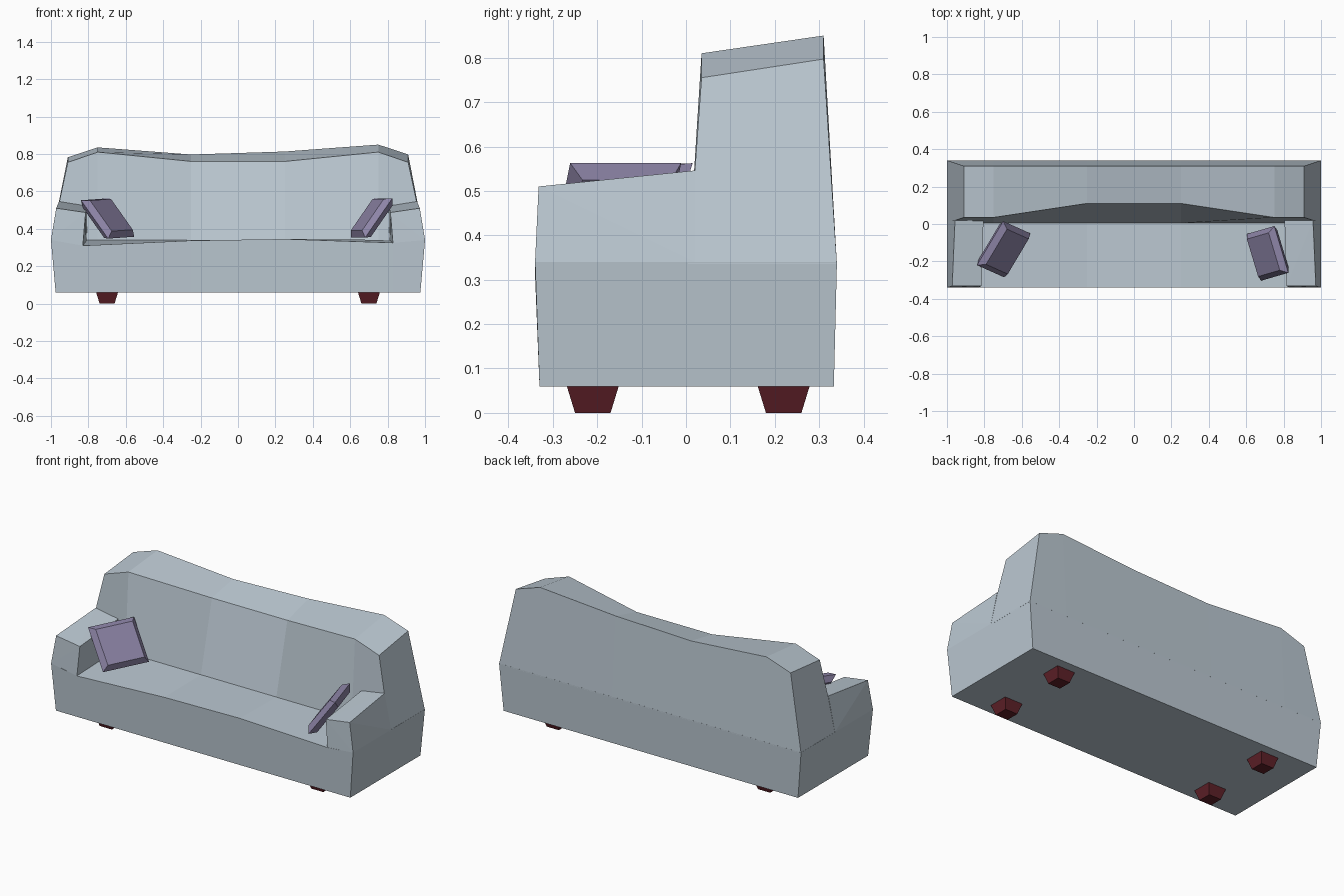
import bpy, bmesh
from mathutils import Vector

if "Cube" in bpy.data.objects:
    bpy.data.objects.remove(bpy.data.objects["Cube"])


def material(name, rgb):
    m = bpy.data.materials.new(name)
    m.diffuse_color = (*rgb, 1)
    m.use_nodes = True
    m.node_tree.nodes["Principled BSDF"].inputs["Base Color"].default_value = m.diffuse_color
    return m


FABRIC = material("pale blue grey fabric", (0.50, 0.58, 0.645))
CUSHION = material("soft purple", (0.27, 0.235, 0.39))
WOOD = material("dark red wood", (0.115, 0.015, 0.022))


def finish(name, bm, mat):
    bmesh.ops.recalc_face_normals(bm, faces=bm.faces)
    me = bpy.data.meshes.new(name)
    bm.to_mesh(me)
    bm.free()
    me.materials.append(mat)
    ob = bpy.data.objects.new(name, me)
    bpy.context.collection.objects.link(ob)
    return ob


def loft(name, sections, mat):
    """Skin a row of closed sections and cap both ends."""
    bm = bmesh.new()
    rings = [[bm.verts.new(p) for p in s] for s in sections]
    n = len(rings[0])
    for a, b in zip(rings, rings[1:]):
        for i in range(n):
            j = (i + 1) % n
            bm.faces.new((a[i], a[j], b[j], b[i]))
    bm.faces.new(rings[0])
    bm.faces.new(rings[-1])
    return finish(name, bm, mat)


def hull(name, points, mat):
    bm = bmesh.new()
    for p in points:
        bm.verts.new(p)
    bmesh.ops.convex_hull(bm, input=bm.verts)
    bmesh.ops.dissolve_limit(bm, angle_limit=0.01, verts=bm.verts, edges=bm.edges)
    return finish(name, bm, mat)


# Seat base: station x, lower x, seat front height
base = [(-1, -.975, .34), (-.83, -.83, .31), (-.25, -.25, .337),
        (.25, .25, .345), (.83, .83, .325), (1, .975, .34)]
loft("seat_base", [[(xb, -.33, .06), (x, -.34, zf), (x, .01, .34),
                    (x, .34, .34), (xb, .333, .06)] for x, xb, zf in base], FABRIC)

# Backrest: top x, lower x, front y, front z, rear z
back = [(-.91, -1, .035, .755, .782), (-.75, -.75, .035, .81, .835),
        (-.25, -.25, .11, .76, .797), (.25, .25, .11, .76, .813),
        (.75, .75, .035, .81, .85), (.91, 1, .035, .755, .797)]
loft("backrest", [[(xb, .005, .335), (x, yf, zf), (x, .31, zr), (xb, .34, .335)]
                  for x, xb, yf, zf, zr in back], FABRIC)

# Armrests
for side, s in (("left", -1), ("right", 1)):
    pts = [(1, -.34, .34), (.972, -.332, .51), (.957, .02, .546), (1, .02, .34),
           (.815, -.332, .487), (.805, .02, .522), (.83, -.339, .305), (.81, .02, .305),
           (.99, -.338, .305), (.99, .02, .305)]
    hull(side + "_armrest", [(s * x, y, z) for x, y, z in pts], FABRIC)

# Tapered feet
for sx in (-1, 1):
    for cy in (-.21, .22):
        hull("foot", [(sx * .70 + i * h, cy + j * h, z) for h, z in ((.04, 0), (.059, .062))
                      for i in (-1, 1) for j in (-1, 1)], WOOD)


# Throw cushions: wide rim in the middle, smaller face on each side
def cushion(name, centre, u, v):
    c, u, v = Vector(centre), Vector(u) / 2, Vector(v) / 2
    n = u.cross(v).normalized()
    pts = [c + (i * u + j * v) * k + n * d
           for k, d in ((1, 0), (.8, .03), (.8, -.03))
           for i in (-1, 1) for j in (-1, 1)]
    hull(name, pts, CUSHION)


cushion("left_cushion", (-.697, -.135, .455), (.14, .235, .01), (.145, -.065, -.205))
cushion("right_cushion", (.715, -.157, .458), (.075, -.25, 0), (.145, .042, .21))
